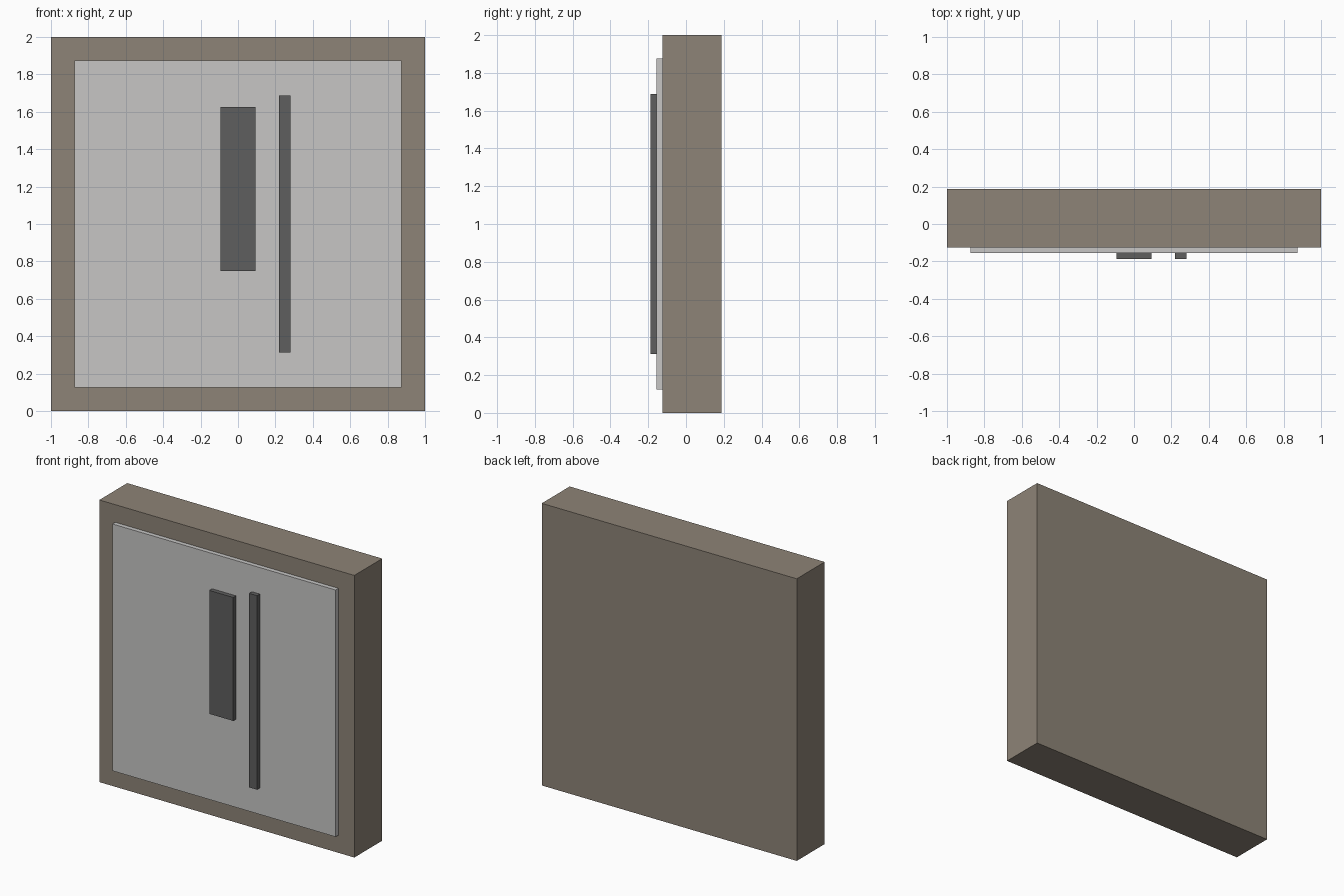
import bpy

if "Cube" in bpy.data.objects:
    bpy.data.objects.remove(bpy.data.objects["Cube"])


def material(name, rgb):
    m = bpy.data.materials.new(name)
    m.diffuse_color = (*rgb, 1.0)
    m.use_nodes = True
    m.node_tree.nodes["Principled BSDF"].inputs["Base Color"].default_value = m.diffuse_color
    return m


def box(name, x, y, z, mat):
    """Box given by its (min, max) range on each axis."""
    ranges = (x, y, z)
    bpy.ops.mesh.primitive_cube_add(size=1, location=[(a + b) / 2 for a, b in ranges])
    ob = bpy.context.object
    ob.name = name
    ob.scale = [b - a for a, b in ranges]
    bpy.ops.object.transform_apply(location=False, rotation=False, scale=True)
    ob.data.materials.append(mat)
    return ob


wood = material("grey_brown", (0.27, 0.23, 0.184))
pale = material("light_grey", (0.57, 0.565, 0.56))
dark = material("dark_grey", (0.114, 0.114, 0.114))

# Thick square body standing on the ground
box("clock_body", (-1, 1), (-0.125, 0.1875), (0, 2), wood)
# Raised dial plate on the front
box("clock_dial", (-0.875, 0.875), (-0.15625, -0.125), (0.125, 1.875), pale)
# Wide short hand and thin long hand
box("hour_hand", (-0.094, 0.094), (-0.1875, -0.15625), (0.75, 1.625), dark)
box("minute_hand", (0.219, 0.281), (-0.1875, -0.15625), (0.3125, 1.6875), dark)
